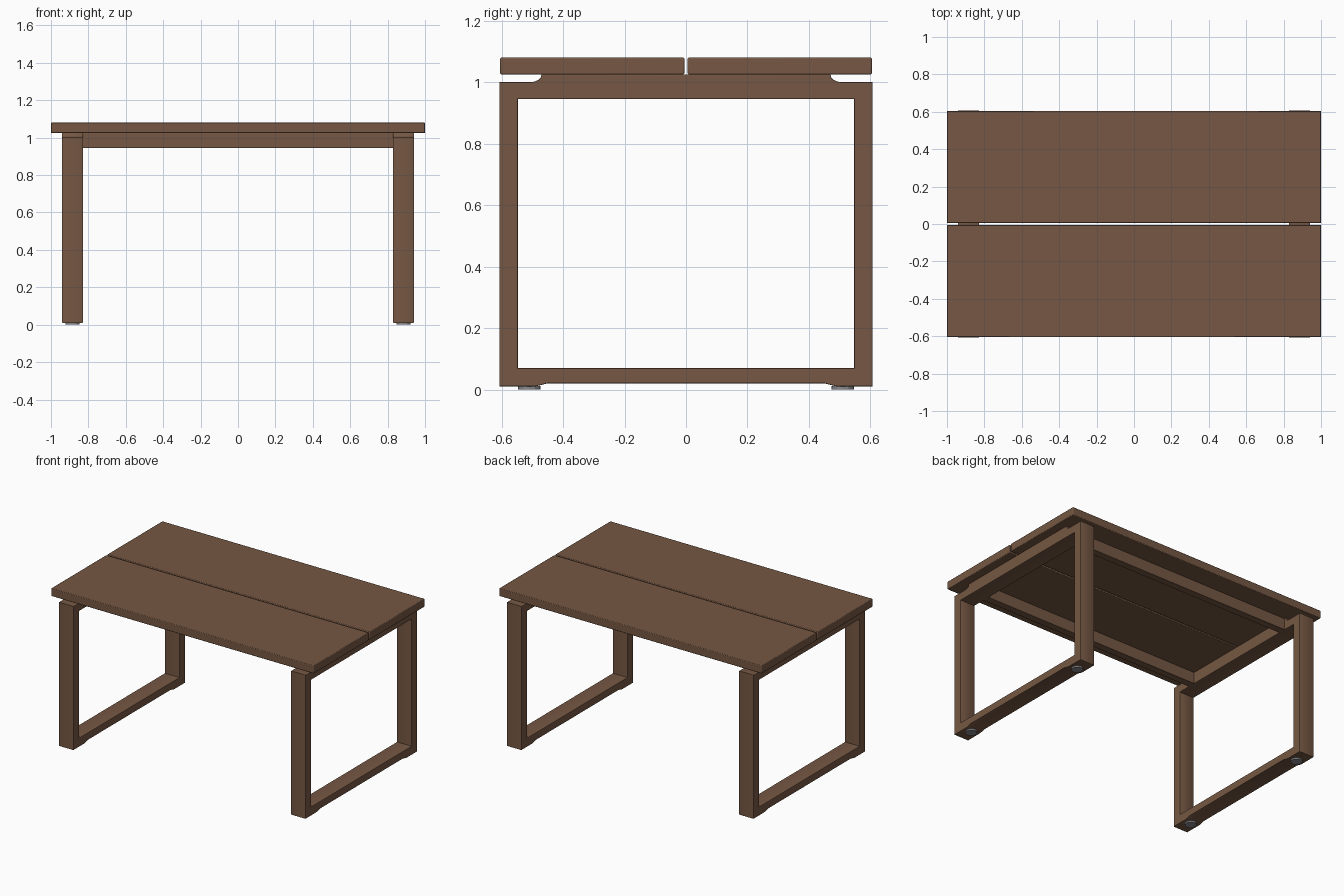
import bpy, math

if "Cube" in bpy.data.objects:
    bpy.data.objects.remove(bpy.data.objects["Cube"])

def material(name, rgb):
    m = bpy.data.materials.new(name)
    m.diffuse_color = (*rgb, 1)
    m.use_nodes = True
    m.node_tree.nodes["Principled BSDF"].inputs["Base Color"].default_value = m.diffuse_color
    return m

WOOD = material("brown wood", (0.18, 0.097, 0.057))
GREY = material("grey pad", (0.25, 0.25, 0.27))

def box(name, lo, hi, bevel=0.004):
    bpy.ops.mesh.primitive_cube_add(size=1, location=[(a + b) / 2 for a, b in zip(lo, hi)])
    o = bpy.context.object
    o.name = name
    o.scale = [b - a for a, b in zip(lo, hi)]
    bpy.ops.object.transform_apply(location=False, scale=True)
    o.data.materials.append(WOOD)
    b = o.modifiers.new("soft_edge", 'BEVEL')
    b.width, b.segments = bevel, 2
    bpy.ops.object.shade_smooth_by_angle(angle=math.radians(30))
    return o

# Two tabletop planks with a gap, and the long rails beneath them
for side, s in (("front", -1), ("back", 1)):
    y0, y1 = sorted((s * 0.005, s * 0.605))
    box(side + "_plank", (-1, y0, 1.025), (1, y1, 1.08))
    y0, y1 = sorted((s * 0.41, s * 0.46))
    box(side + "_rail", (-0.84, y0, 0.945), (0.84, y1, 1.025), 0.002)

# Loop leg frame outline (y, z): stepped top with a cove, relieved underside
half = [(0.45, 0.02), (0.49, 0.01), (0.607, 0.01), (0.607, 1.0), (0.505, 1.0)]
half += [(0.505 - 0.035 * math.sin(a), 1.025 - 0.025 * math.cos(a))
         for a in (math.radians(d) for d in (22, 45, 68, 90))]
outer = half + [(-y, z) for y, z in reversed(half)]
inner = [(-0.547, 0.07), (-0.547, 0.945), (0.547, 0.945), (0.547, 0.07)]

def leg_frame(name, x):
    c = bpy.data.curves.new(name, 'CURVE')
    c.dimensions, c.fill_mode = '2D', 'BOTH'
    c.bevel_depth, c.bevel_resolution, c.offset = 0.003, 1, -0.003
    c.extrude = 0.053
    for pts in (outer, inner):
        sp = c.splines.new('POLY')
        sp.points.add(len(pts) - 1)
        for p, (y, z) in zip(sp.points, pts):
            p.co = (y, z, 0, 1)
        sp.use_cyclic_u = True
    o = bpy.data.objects.new(name, c)
    bpy.context.collection.objects.link(o)
    o.location.x = x
    o.rotation_euler = (math.pi / 2, 0, math.pi / 2)
    c.materials.append(WOOD)
    bpy.ops.object.select_all(action='DESELECT')
    o.select_set(True)
    bpy.context.view_layer.objects.active = o
    bpy.ops.object.convert(target='MESH')
    bpy.ops.object.shade_smooth_by_angle(angle=math.radians(30))

# Leg frames and floor pads
for side, s in (("left", -1), ("right", 1)):
    leg_frame(side + "_leg_frame", s * 0.885)
    for end, t in (("front", -1), ("back", 1)):
        bpy.ops.mesh.primitive_cylinder_add(vertices=12, radius=0.037, depth=0.012,
                                            location=(s * 0.885, t * 0.51, 0.006))
        pad = bpy.context.object
        pad.name = f"{side}_{end}_floor_pad"
        pad.data.materials.append(GREY)
